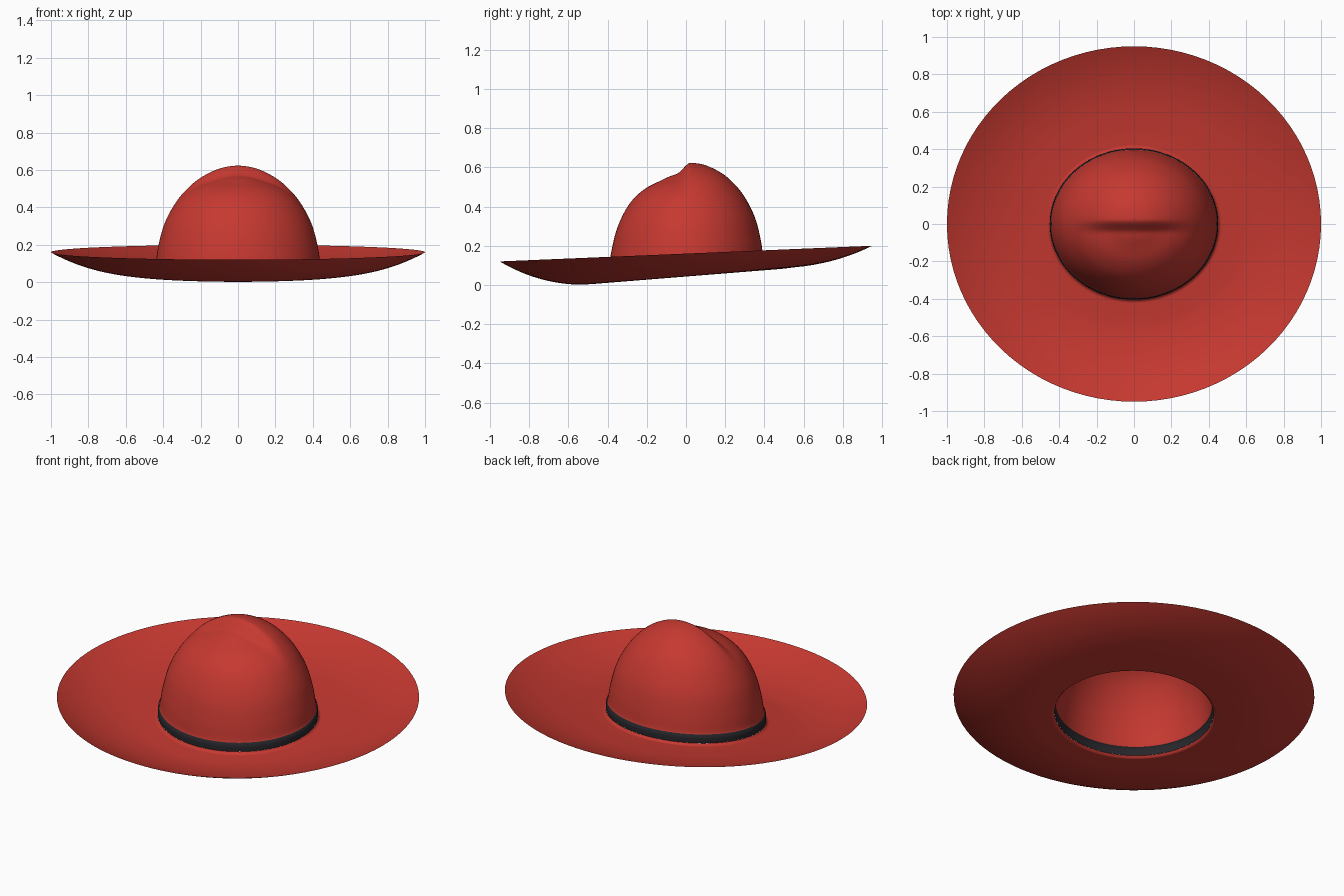
import bpy, bmesh, math

if "Cube" in bpy.data.objects:
    bpy.data.objects.remove(bpy.data.objects["Cube"])

SEG = 96
BASE = 0.043     # height of the inner brim plane
TILT = 0.08      # forward tilt of crown and inner brim


def material(name, color):
    m = bpy.data.materials.new(name)
    m.diffuse_color = color
    m.use_nodes = True
    m.node_tree.nodes["Principled BSDF"].inputs["Base Color"].default_value = m.diffuse_color
    return m


def smoothstep(x):
    x = min(max(x, 0.0), 1.0)
    return x * x * (3 - 2 * x)


def spline(pts, sub=5):
    """Catmull-Rom resampling of a short (ratio, height) profile."""
    p = [(-pts[1][0], pts[1][1])] + pts + [pts[-1]]
    out = []
    for a, b, c, d in zip(p, p[1:], p[2:], p[3:]):
        for k in range(sub):
            t = k / sub
            out.append(tuple(0.5 * (2 * b[i] + (c[i] - a[i]) * t
                       + (2 * a[i] - 5 * b[i] + 4 * c[i] - d[i]) * t * t
                       + (3 * b[i] - a[i] - 3 * c[i] + d[i]) * t ** 3) for i in (0, 1)))
    return out + [pts[-1]]


def ring_surface(name, rows, point, mat):
    """Skin closed rings; point(row, cos, sin) gives each vertex."""
    bm = bmesh.new()
    rings = []
    for row in rows:
        angles = [2 * math.pi * i / SEG for i in range(SEG)]
        rings.append([bm.verts.new(point(row, math.cos(a), math.sin(a))) for a in angles])
    for r0, r1 in zip(rings, rings[1:]):
        for i in range(SEG):
            j = (i + 1) % SEG
            bm.faces.new((r0[i], r1[i], r1[j], r0[j]))
    bmesh.ops.remove_doubles(bm, verts=bm.verts, dist=1e-5)
    me = bpy.data.meshes.new(name)
    bm.to_mesh(me)
    bm.free()
    me.materials.append(mat)
    for f in me.polygons:
        f.use_smooth = True
    ob = bpy.data.objects.new(name, me)
    bpy.context.collection.objects.link(ob)
    return ob


red = material("red_felt", (0.56, 0.04, 0.03, 1))
black = material("black_ribbon", (0.02, 0.02, 0.025, 1))


# Crown: tilted elliptical dome with a dent in the front of the top
def crown_point(row, c, s):
    rho, z = row
    x, y = 0.44 * rho * c, 0.395 * rho * s
    dent = 0.048 * smoothstep((0.025 - y) / 0.075) * (1 - smoothstep((rho - 0.25) / 0.6))
    return x, y, z + TILT * y - dent


crown_profile = spline([(0, 0.622), (0.14, 0.616), (0.3, 0.594), (0.5, 0.544),
                        (0.675, 0.472), (0.8, 0.395), (0.9, 0.305),
                        (0.965, 0.2), (0.995, 0.12), (1.005, BASE + 0.062)])
ring_surface("crown", crown_profile, crown_point, red)

# Hat band: ribbon loop bulging slightly at the crown base
ring_surface("hat_band", [(1.005, BASE + 0.062), (1.018, BASE + 0.058),
                          (1.024, BASE + 0.035), (1.022, BASE + 0.012)],
             crown_point, black)


# Brim: shallow upturned dish from the crown edge to the rim
def brim_point(u, c, s):
    rx, ry = 0.45 + 0.55 * u, 0.404 + 0.546 * u
    t = rx
    x, y = rx * c, ry * s
    slope = TILT - (TILT - 0.042) * max(0, (t - 0.6) / 0.4)
    lift = 0.117 * max(0, (t - 0.5) / 0.5) ** 2.3
    lip = 0.012 * max(0, 1 - u / 0.02)
    return x, y, BASE + slope * y + lift + lip


ring_surface("brim", [0, 0.01, 0.02] + [k / 28 for k in range(1, 29)], brim_point, red)
